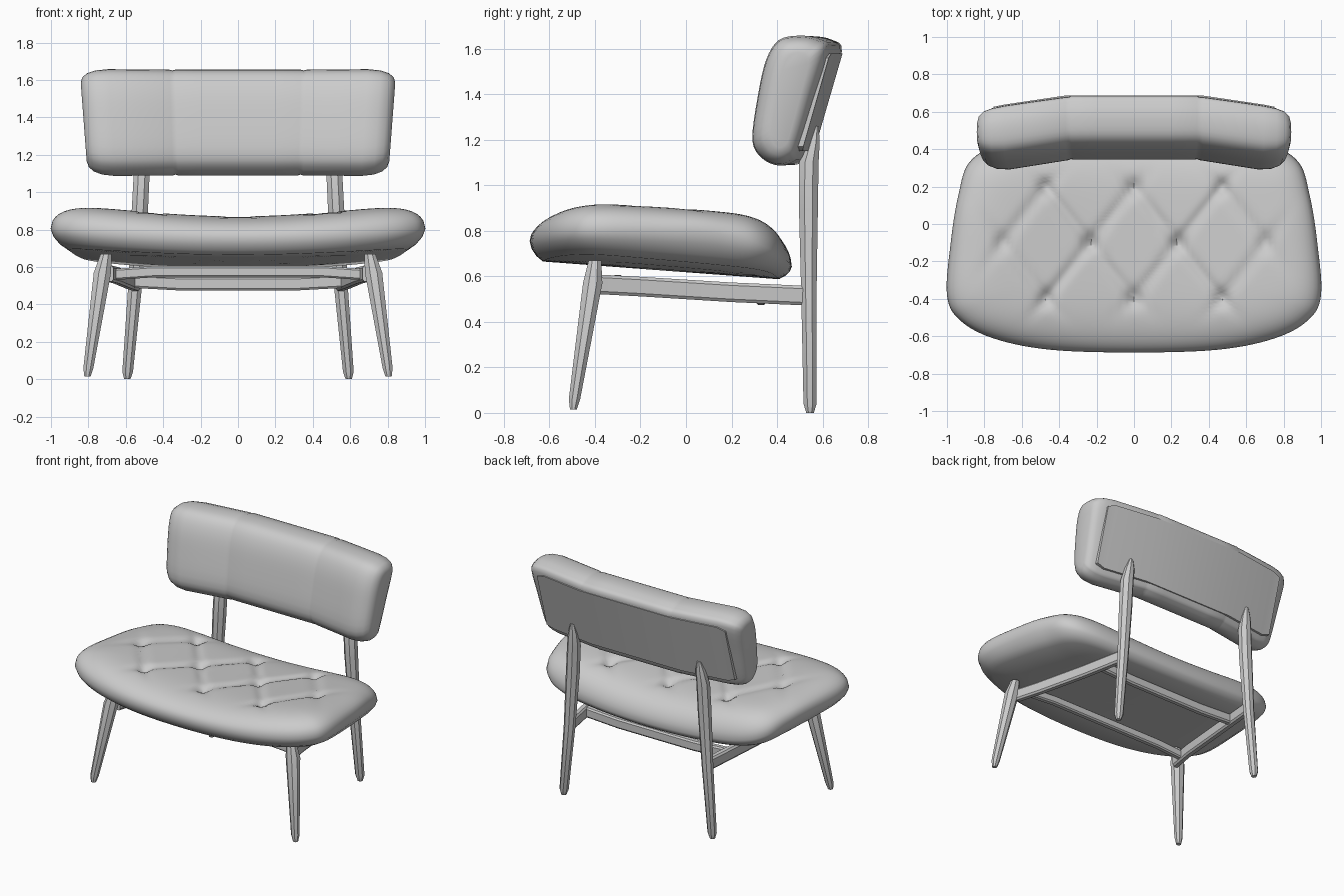
import bpy, bmesh, math
from mathutils import Vector

if "Cube" in bpy.data.objects:
    bpy.data.objects.remove(bpy.data.objects["Cube"])


def finish(name, bm, angle=40, mirror=False):
    bmesh.ops.recalc_face_normals(bm, faces=bm.faces)
    me = bpy.data.meshes.new(name)
    bm.to_mesh(me)
    bm.free()
    ob = bpy.data.objects.new(name, me)
    bpy.context.collection.objects.link(ob)
    if mirror:
        ob.modifiers.new("mirror", 'MIRROR')
    bpy.ops.object.select_all(action='DESELECT')
    ob.select_set(True)
    bpy.context.view_layer.objects.active = ob
    bpy.ops.object.shade_smooth_by_angle(angle=math.radians(angle))
    return ob


def skin(name, rings, angle=40, mirror=False):
    """Join equal-length point rings with quads and cap both ends."""
    bm = bmesh.new()
    vs = [[bm.verts.new(p) for p in r] for r in rings]
    n = len(vs[0])
    for a, b in zip(vs, vs[1:]):
        for i in range(n):
            j = (i + 1) % n
            bm.faces.new((a[i], a[j], b[j], b[i]))
    bm.faces.new(vs[0])
    bm.faces.new(vs[-1])
    return finish(name, bm, angle, mirror)


def smooth_loop(pts, steps):
    """Closed Catmull-Rom curve through 2D points."""
    out, n = [], len(pts)
    for i in range(n):
        a, b, c, d = (Vector(pts[(i + k) % n]) for k in (-1, 0, 1, 2))
        for s in range(steps):
            t = s / steps
            out.append(0.5 * (2 * b + (c - a) * t + (2 * a - 5 * b + 4 * c - d) * t * t
                              + (3 * b - a - 3 * c + d) * t ** 3))
    return out


def leg(name, stations):
    rings = []
    for x, y, z, rx, ry in stations:
        rings.append([(x + rx * math.cos(a), y + ry * math.sin(a), z)
                      for a in (math.tau * (k + 0.5) / 8 for k in range(8))])
    return skin(name, rings, 30, True)


# Seat: rounded outline, dished across the width, with diamond tufting
half = [(0, -.687), (.45, -.672), (.75, -.612), (.93, -.515), (1.0, -.38), (.98, -.1),
        (.94, .15), (.88, .33), (.72, .42), (.4, .455), (0, .465)]
outline = smooth_loop(half + [(-x, y) for x, y in half[-2:0:-1]], 7)


def z_mid(x, y):
    return .755 + .05 * x * x - .11 * (max(y, 0) / .46) ** 2


def z_top(x, y):
    return .875 - .05 * (y + .4) + .095 * x * x


def z_bottom(x, y):
    return .618 - .075 * y + .06 * x * x


def tuft(x, y, s):
    p, q = x / .47, (y - .2) / .6
    da, db = ((v - round(v)) for v in (p + q, p - q))
    crease = .014 * (math.exp(-(da / .08) ** 2) + math.exp(-(db / .08) ** 2))
    button = .025 * math.exp(-(da * da + db * db) / .014)
    fade = 1 / (1 + math.exp((abs(y + .1) - .37) / .03))
    fade /= 1 + math.exp((abs(x) - .78) / .04)
    return (crease + button) * fade * (1 - s ** 6)


def seat_ring(s, low=None):
    ring = []
    for o in outline:
        x, y = o.x * s, -.1 + (o.y + .1) * s
        m = z_mid(x, y)
        if low is None:
            # sides stay fuller than the front and back edges
            k = 4 + 3 * min(1, abs(o.x)) ** 2
            z = m + (z_top(x, y) - m) * math.sqrt(1 - s ** k) - tuft(x, y, s)
        else:
            z = m + (z_bottom(x, y) - m) * low
        ring.append((x, y, z))
    return ring


top_s = [.02 + .91 * i / 34 for i in range(35)] + [.955, .975, .99, 1]
under = [(.985, .4), (.95, .75), (.9, 1), (.6, 1), (.3, 1), (.02, 1)]
skin("seat", [seat_ring(s) for s in top_s] + [seat_ring(s, f) for s, f in under], 45)

# Backrest: tilted pad section swept sideways, wings angled forward
section = smooth_loop([(.345, 1.2), (.37, 1.4), (.405, 1.55), (.46, 1.635), (.55, 1.655),
                       (.64, 1.64), (.685, 1.59), (.625, 1.38), (.555, 1.15),
                       (.52, 1.105), (.46, 1.09), (.39, 1.12)], 4)
# x, forward shift, depth scale, height scale
st = [(.0, 0, 1, 1), (.2, 0, 1, 1), (.335, 0, 1, 1), (.35, -.002, .975, .985),
      (.365, -.005, .99, 1), (.55, -.032, 1, 1.005), (.69, -.053, 1, 1.01),
      (.76, -.058, .94, .985), (.805, -.058, .82, .93), (.832, -.058, .64, .85), (.842, -.058, .4, .74)]
st = [(-x, o, d, h) for x, o, d, h in st[:0:-1]] + st


def pad_ring(x, off, d, h):
    ring = []
    for p in section:
        z = 1.38 + (p.y - 1.38) * h
        axis = .51 + .25 * (z - 1.38)
        y = axis + (p.x - (.51 + .25 * (p.y - 1.38))) * d + off
        ring.append((x * (1 + .09 * (z - 1.6)), y, z))
    return ring


skin("backrest_pad", [pad_ring(*s) for s in st], 40)

# Flat panel set on the back of the pad
panel = []
for x, off in [(-.75, -.058), (-.69, -.053), (-.36, -.004), (.36, -.004), (.69, -.053), (.75, -.058)]:
    e = .02 if abs(x) > .7 else 0
    lo, hi = (.557 + e / 3, 1.15 + e), (.682 - e / 3, 1.58 - e)
    panel.append([(x, lo[0] + off + .01, lo[1]), (x, hi[0] + off + .01, hi[1]),
                  (x, hi[0] + off - .03, hi[1]), (x, lo[0] + off - .03, lo[1])])
skin("backrest_panel", panel, 30)

# Splayed tapering legs
leg("front_legs", [(.805, -.495, .015, .018, .016), (.80, -.49, .06, .029, .027),
                   (.725, -.41, .57, .05, .046), (.705, -.40, .67, .032, .03)])
leg("back_legs", [(.592, .545, 0, .018, .018), (.59, .545, .04, .031, .031),
                  (.55, .54, .5, .04, .036), (.525, .538, .9, .047, .045),
                  (.515, .54, 1.1, .046, .046), (.508, .56, 1.19, .036, .03),
                  (.505, .572, 1.26, .014, .012)])


# Rails: side pair and two cross bars
def rail(name, path, half_w, half_h, along, mirror=False):
    rings = []
    for x, y, z in path:
        ring = []
        for a, b in [(-1, -.7), (-.6, -1), (.6, -1), (1, -.7), (1, .7), (.6, 1), (-.6, 1), (-1, .7)]:
            dx, dy = (a * half_w, 0) if along == 'y' else (0, a * half_w)
            ring.append((x + dx, y + dy, z + b * half_h))
        rings.append(ring)
    return skin(name, rings, 30, mirror)


rail("side_rails", [(.69, -.39, .565), (.65, -.2, .555), (.59, .2, .53), (.545, .53, .515)],
     .024, .043, 'y', True)
rail("front_cross_rail", [(-.67, -.3, .56), (-.45, -.3, .575), (0, -.3, .575),
                          (.45, -.3, .575), (.67, -.3, .56)], .022, .03, 'x')
rail("rear_cross_rail", [(-.575, .33, .525), (-.3, .33, .51), (.3, .33, .51), (.575, .33, .525)],
     .022, .036, 'x')
